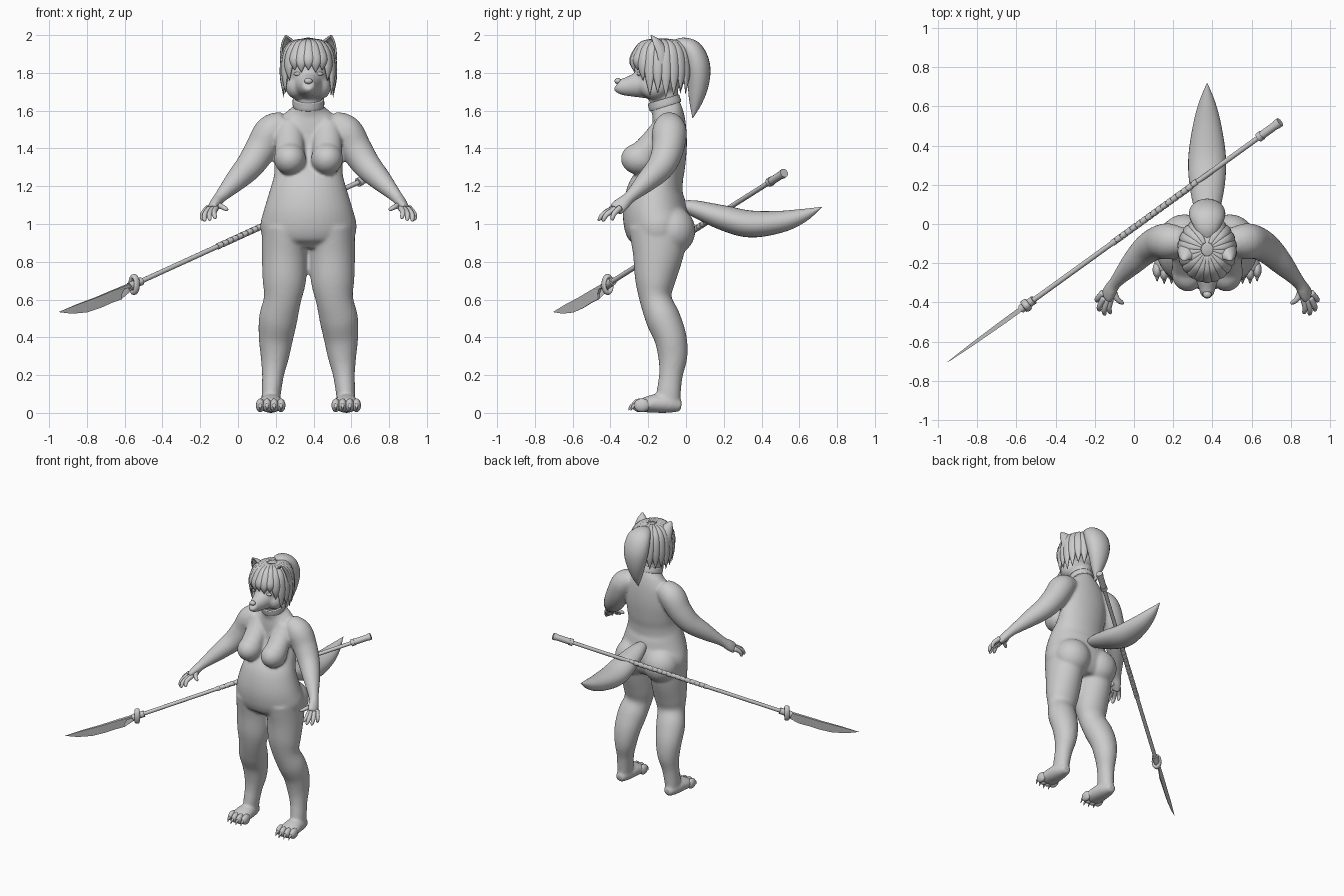
import bpy, bmesh, math
from mathutils import Vector, Matrix

old = bpy.data.objects.get("Cube")
if old:
    bpy.data.objects.remove(old, do_unlink=True)

CX = 0.373  # figure stands off to one side of the polearm
X, Y, Z = Vector((1, 0, 0)), Vector((0, 1, 0)), Vector((0, 0, 1))

grey = bpy.data.materials.new("plain grey")
grey.use_nodes = True
GREY = (0.6, 0.6, 0.6, 1)
grey.diffuse_color = GREY
grey.node_tree.nodes["Principled BSDF"].inputs["Base Color"].default_value = GREY


def finish(name, bm, smooth=True):
    bmesh.ops.recalc_face_normals(bm, faces=bm.faces)
    for f in bm.faces:
        f.smooth = smooth
    me = bpy.data.meshes.new(name)
    bm.to_mesh(me)
    bm.free()
    me.materials.append(grey)
    ob = bpy.data.objects.new(name, me)
    bpy.context.collection.objects.link(ob)
    return ob


def resample(pts, steps):
    """Catmull-Rom through points of any dimension."""
    p = [Vector(q) for q in pts]
    p = [p[0]] + p + [p[-1]]
    out = []
    for i in range(1, len(p) - 2):
        a, b, c, d = p[i - 1:i + 3]
        for s in range(steps):
            t = s / steps
            out.append(0.5 * (2 * b + (c - a) * t + (2 * a - 5 * b + 4 * c - d) * t * t
                              + (3 * b - a - 3 * c + d) * t ** 3))
    return out + [p[-2]]


def loft(bm, pts, hint=X, seg=20, steps=5, arc=None):
    """Elliptical rings (x, y, z, ra, rb) along a path; arc leaves an open sheet."""
    q = resample(pts, steps)
    pos = [Vector(v[:3]) for v in q]
    rings = []
    for i, v in enumerate(q):
        t = (pos[min(i + 1, len(q) - 1)] - pos[max(i - 1, 0)]).normalized()
        a = (hint - t * hint.dot(t)).normalized()
        b = t.cross(a)
        ring = []
        for k in range(seg):
            w = math.tau * k / seg if arc is None else arc[0] + (arc[1] - arc[0]) * k / (seg - 1)
            ring.append(bm.verts.new(pos[i] + a * max(v[3], .001) * math.cos(w)
                                     + b * max(v[4], .001) * math.sin(w)))
        rings.append(ring)
    for r, s in zip(rings, rings[1:]):
        for k in range(seg if arc is None else seg - 1):
            j = (k + 1) % seg
            bm.faces.new((r[k], r[j], s[j], s[k]))
    if arc is None:
        bm.faces.new(rings[0])
        bm.faces.new(rings[-1])


def ball(bm, c, r):
    m = Matrix.Translation(c) @ Matrix.Diagonal((*r, 1))
    bmesh.ops.create_uvsphere(bm, u_segments=24, v_segments=16, radius=1, matrix=m)


def at(side, pts):
    """Place points on the model's left (+1) or right (-1)."""
    return [(CX + side * p[0], *p[1:]) for p in pts]


# Body: overlapping volumes fused into one smooth skin
body = bmesh.new()
loft(body, at(1, [(0, -.125, 1.72, .07, .075), (0, -.11, 1.63, .075, .08), (0, -.095, 1.58, .13, .083),
                  (0, -.09, 1.52, .17, .09), (0, -.09, 1.42, .18, .095), (0, -.11, 1.32, .18, .108),
                  (0, -.135, 1.25, .184, .125), (0, -.16, 1.17, .207, .153), (0, -.165, 1.07, .237, .17),
                  (0, -.15, .99, .255, .175), (0, -.14, .92, .235, .155), (0, -.14, .87, .15, .11)]), seg=40)
ball(body, (CX, -.14, 1.805), (.115, .13, .14))
loft(body, at(1, [(0, -.19, 1.745, .09, .085), (0, -.26, 1.735, .066, .066),
                  (0, -.32, 1.727, .046, .049), (0, -.36, 1.73, .033, .037), (0, -.37, 1.735, .016, .02)]))
for s in (1, -1):
    ball(body, (CX + s * .06, -.17, 1.725), (.06, .075, .065))          # cheek
    ball(body, (CX + s * .098, -.245, 1.345), (.085, .1, .085))         # chest
    loft(body, at(s, [(.1, -.12, 1.53, .06, .05), (.1, -.17, 1.45, .075, .06),
                      (.1, -.22, 1.37, .08, .08)]))
    ball(body, (CX + s * .115, -.075, .965), (.13, .125, .13))          # hip
    loft(body, at(s, [(.12, -.145, .98, .125, .16), (.126, -.147, .85, .121, .137),
                      (.128, -.163, .7, .115, .107), (.138, -.16, .6, .099, .085),
                      (.16, -.122, .5, .102, .092), (.172, -.083, .4, .092, .086),
                      (.178, -.07, .3, .076, .078), (.188, -.08, .2, .058, .063),
                      (.197, -.092, .1, .051, .064), (.2, -.09, .03, .046, .06)]), seg=28)
    loft(body, at(s, [(.2, -.025, .035, .03, .028), (.2, -.08, .045, .052, .045),
                      (.2, -.16, .05, .066, .05), (.2, -.24, .038, .074, .035)]))
    loft(body, at(s, [(.12, -.09, 1.53, .07, .07), (.195, -.088, 1.49, .092, .09),
                      (.25, -.095, 1.4, .085, .085), (.31, -.13, 1.31, .075, .075),
                      (.38, -.2, 1.235, .06, .06), (.465, -.295, 1.145, .034, .034),
                      (.495, -.34, 1.105, .042, .03), (.515, -.375, 1.075, .044, .022)]), hint=Y)
skin = finish("body", body)
rm = skin.modifiers.new("fuse", 'REMESH')
rm.mode, rm.voxel_size, rm.use_smooth_shade = 'VOXEL', .009, True
sm = skin.modifiers.new("soften", 'SMOOTH')
sm.factor, sm.iterations = .5, 10

# Fingers, toes and claws
for s, side in ((1, "left"), (-1, "right")):
    bm = bmesh.new()
    for base, tip in (((.53, -.35, 1.085), (.567, -.395, 1.02)), ((.525, -.375, 1.08), (.553, -.445, 1.015)),
                      ((.505, -.385, 1.08), (.525, -.467, 1.02)), ((.49, -.375, 1.085), (.495, -.46, 1.03)),
                      ((.48, -.335, 1.1), (.428, -.41, 1.075))):
        a, b = Vector(base), Vector(tip)
        m = a.lerp(b, .55) + Vector((.008, -.006, .006))
        loft(bm, at(s, [(*a, .017, .017), (*m, .014, .014), (*a.lerp(b, .9), .01, .01), (*b, .001, .001)]),
             seg=10, steps=4)
    finish(side + "_fingers", bm)

    toes, claws = bmesh.new(), bmesh.new()
    for k, fwd in ((-.055, .012), (-.019, 0), (.019, 0), (.055, .012)):
        x = CX + s * (.2 + k)
        ball(toes, (x, -.245 + fwd, .04), (.023, .042, .036))
        loft(claws, [(x, -.265 + fwd, .045, .012, .014), (x, -.29 + fwd, .035, .008, .01),
                     (x, -.305 + fwd, .012, .001, .001)], seg=8)
    finish(side + "_toes", toes)
    finish(side + "_claws", claws)

# Face details
bm = bmesh.new()
ball(bm, (CX, -.36, 1.757), (.022, .018, .016))
finish("nose", bm)
bm = bmesh.new()
for s in (1, -1):
    ball(bm, (CX + s * .052, -.248, 1.795), (.027, .012, .011))
finish("eyelids", bm)

# Collar
bm = bmesh.new()
loft(bm, [(CX, -.108, 1.622, .082, .086), (CX, -.112, 1.635, .084, .088), (CX, -.12, 1.662, .083, .086)], seg=32)
finish("collar", bm)

# Ears: cupped sheets opening forward
for s, side in ((1, "left"), (-1, "right")):
    bm = bmesh.new()
    loft(bm, at(s, [(.085, -.13, 1.85, .058, .05), (.095, -.145, 1.91, .052, .045),
                    (.11, -.168, 1.96, .03, .028), (.12, -.185, 1.995, .002, .002)]),
         arc=(-.25, math.pi + .25))
    ear = finish(side + "_ear", bm)
    sol = ear.modifiers.new("thickness", 'SOLIDIFY')
    sol.thickness, sol.offset = .01, 0

# Hair: cap, overlapping locks and ponytail
bm = bmesh.new()
ball(bm, (CX, -.11, 1.84), (.128, .138, .138))
finish("hair_cap", bm)
bm = bmesh.new()
for i in range(-9, 10):
    a = math.radians(i * 16.5)
    n = abs(i)
    tip = 1.815 - .012 * (i % 2) if n < 3 else 1.76 if n == 3 else 1.67 + .012 * (i % 3) + .01 * max(0, n - 7)
    path = []
    for reach, z, w, d in ((.03, 1.972, .012, .01), (.09, 1.955, .024, .014), (.127, 1.9, .03, .016),
                           (.138, 1.9 - .5 * (1.9 - tip), .027, .015), (.132, tip, .001, .001)):
        path.append((CX + math.sin(a) * reach, -.13 - math.cos(a) * reach * 1.13, z, w, d))
    loft(bm, path, hint=Vector((math.cos(a), math.sin(a), 0)), seg=10)
finish("hair_locks", bm)
bm = bmesh.new()
loft(bm, [(CX, -.07, 1.93, .04, .035), (CX, -.02, 1.945, .065, .042), (CX, .03, 1.915, .088, .06),
          (CX, .06, 1.84, .092, .067), (CX, .065, 1.75, .075, .058), (CX, .052, 1.65, .042, .036),
          (CX, .035, 1.56, .001, .001)], seg=24)
finish("ponytail", bm)

# Tail
bm = bmesh.new()
loft(bm, [(CX, -.03, 1.1, .03, .025), (CX, .05, 1.08, .06, .045), (CX, .2, 1.032, .09, .066),
          (CX, .34, 1.0, .096, .071), (CX, .5, 1.012, .073, .058), (CX, .62, 1.045, .042, .036),
          (CX, .72, 1.09, .001, .001)], seg=28)
finish("tail", bm)

# Polearm: shaft, wraps, cap, guard and blade
A, B = Vector((-.55, -.415, .68)), Vector((.745, .52, 1.27))
axis = (B - A).normalized()


def rod(bm, t0, t1, r):
    p, q = A.lerp(B, t0), A.lerp(B, t1)
    m = Matrix.Translation((p + q) / 2) @ axis.to_track_quat('Z', 'Y').to_matrix().to_4x4()
    bmesh.ops.create_cone(bm, cap_ends=True, segments=16, radius1=r, radius2=r, depth=(q - p).length, matrix=m)


def rods(name, items):
    bm = bmesh.new()
    for it in items:
        rod(bm, *it)
    ob = finish(name, bm)
    bpy.context.view_layer.objects.active = ob
    ob.select_set(True)
    bpy.ops.object.shade_smooth_by_angle()
    ob.select_set(False)


rods("shaft", [(0, .97, .013)])
rods("grip_wraps", [(t / 50, t / 50 + .015, .0165) for t in range(17, 34)])
rods("butt_cap", [(.92, .985, .021), (.985, 1, .024), (.915, .93, .024)])
rods("guard_hub", [(-.02, .03, .022)])
bm = bmesh.new()
R, r, n = .042, .014, 32
flat = Vector((axis.x, axis.y, 0)).normalized()
side_dir = Vector((-flat.y, flat.x, 0))
ring = []
for i in range(n):
    w = math.tau * i / n
    out = side_dir * math.cos(w) * .6 + Z * math.sin(w)
    ring.append([bm.verts.new(A + out * (R + r * math.cos(v)) + flat * r * 1.3 * math.sin(v))
                 for v in (math.tau * k / 10 for k in range(10))])
for i in range(n):
    for k in range(10):
        bm.faces.new((ring[i][k], ring[(i + 1) % n][k], ring[(i + 1) % n][(k + 1) % 10], ring[i][(k + 1) % 10]))
finish("guard_ring", bm)

# Blade outline in x, z with half thickness: spine thick, edge thin
outline = [(-.55, .695, .012), (-.66, .65, .012), (-.75, .612, .01), (-.85, .575, .007), (-.95, .534, .001),
           (-.88, .525, .001), (-.8, .532, .001), (-.73, .555, .002), (-.67, .582, .003), (-.615, .602, .003),
           (-.617, .63, .006), (-.605, .655, .008), (-.585, .662, .009), (-.55, .655, .01)]
bm = bmesh.new()
sheets = [[bm.verts.new(Vector((x, A.y + (x - A.x) * axis.y / axis.x, z)) + side_dir * h * k)
           for x, z, h in outline] for k in (1, -1)]
for v in sheets:
    bm.faces.new(v)
for k in range(len(outline)):
    j = (k + 1) % len(outline)
    bm.faces.new((sheets[0][k], sheets[0][j], sheets[1][j], sheets[1][k]))
bmesh.ops.triangulate(bm, faces=bm.faces[:])
finish("blade", bm, smooth=False)
